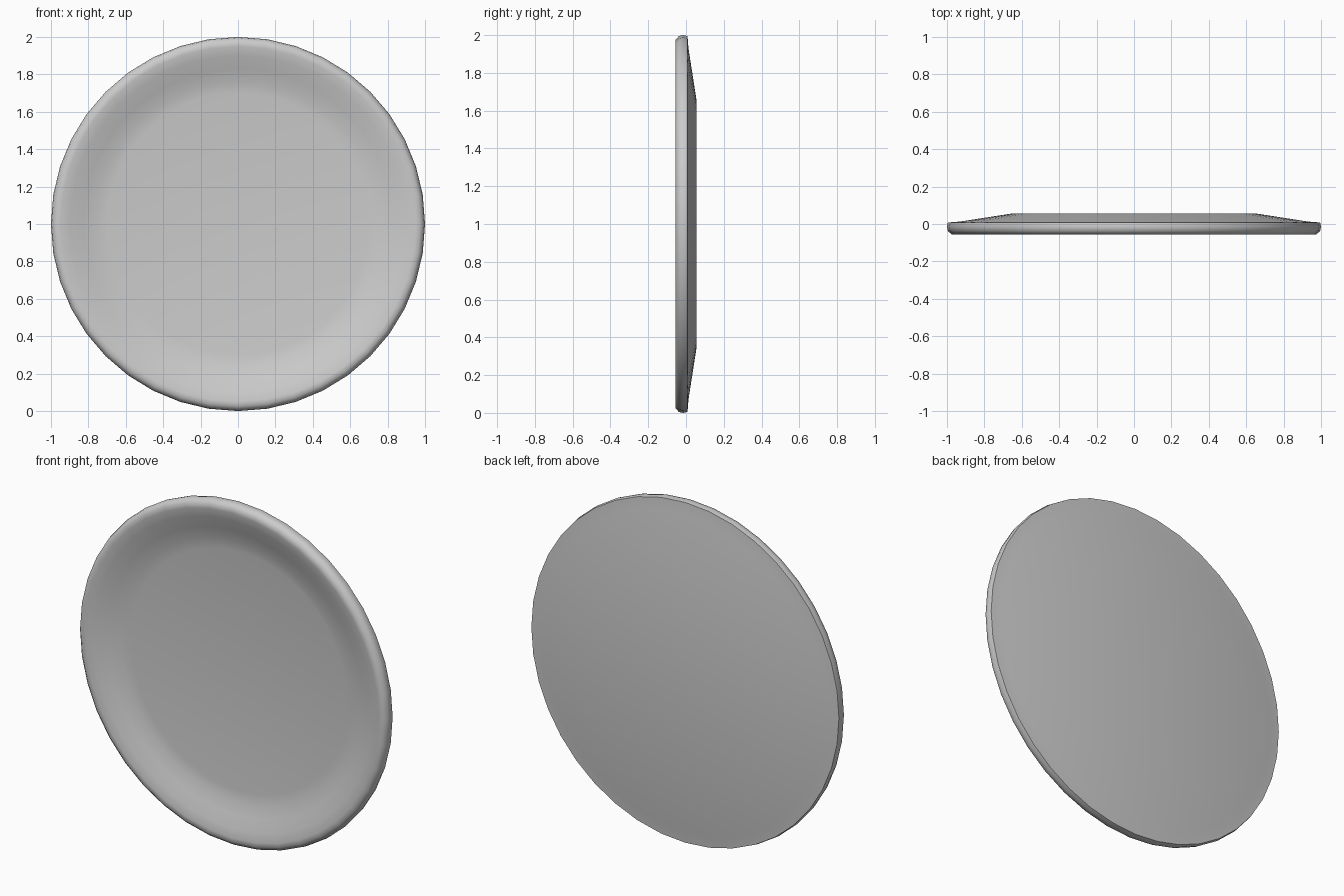
import bpy, bmesh, math

if "Cube" in bpy.data.objects:
    bpy.data.objects.remove(bpy.data.objects["Cube"])

SIDES = 40

# Plate cross-section: (radius, y), from the front centre over the rim to the back centre
profile = [
    (0.70, 0.012), (0.76, 0.004), (0.83, -0.018), (0.90, -0.043),
    (0.95, -0.055), (0.975, -0.055), (0.995, -0.038), (1.0, -0.015),
    (0.995, 0.008), (0.93, 0.013), (0.66, 0.055),
]


def lathe(name, points, front_y, back_y):
    bm = bmesh.new()
    rings = []
    for r, y in points:
        rings.append([bm.verts.new((r * math.sin(2 * math.pi * i / SIDES), y,
                                    1 + r * math.cos(2 * math.pi * i / SIDES)))
                      for i in range(SIDES)])
    for a, b in zip(rings, rings[1:]):
        for i in range(SIDES):
            j = (i + 1) % SIDES
            bm.faces.new((a[i], a[j], b[j], b[i]))
    # Front floor and back base
    for ring, y in ((rings[0], front_y), (rings[-1], back_y)):
        c = bm.verts.new((0, y, 1))
        for i in range(SIDES):
            bm.faces.new((c, ring[i], ring[(i + 1) % SIDES]))
    bmesh.ops.recalc_face_normals(bm, faces=bm.faces)
    mesh = bpy.data.meshes.new(name)
    bm.to_mesh(mesh)
    bm.free()
    obj = bpy.data.objects.new(name, mesh)
    bpy.context.collection.objects.link(obj)
    return obj


plate = lathe("plate", profile, 0.014, 0.055)
bpy.context.view_layer.objects.active = plate
plate.select_set(True)
bpy.ops.object.shade_smooth_by_angle(angle=math.radians(60))
